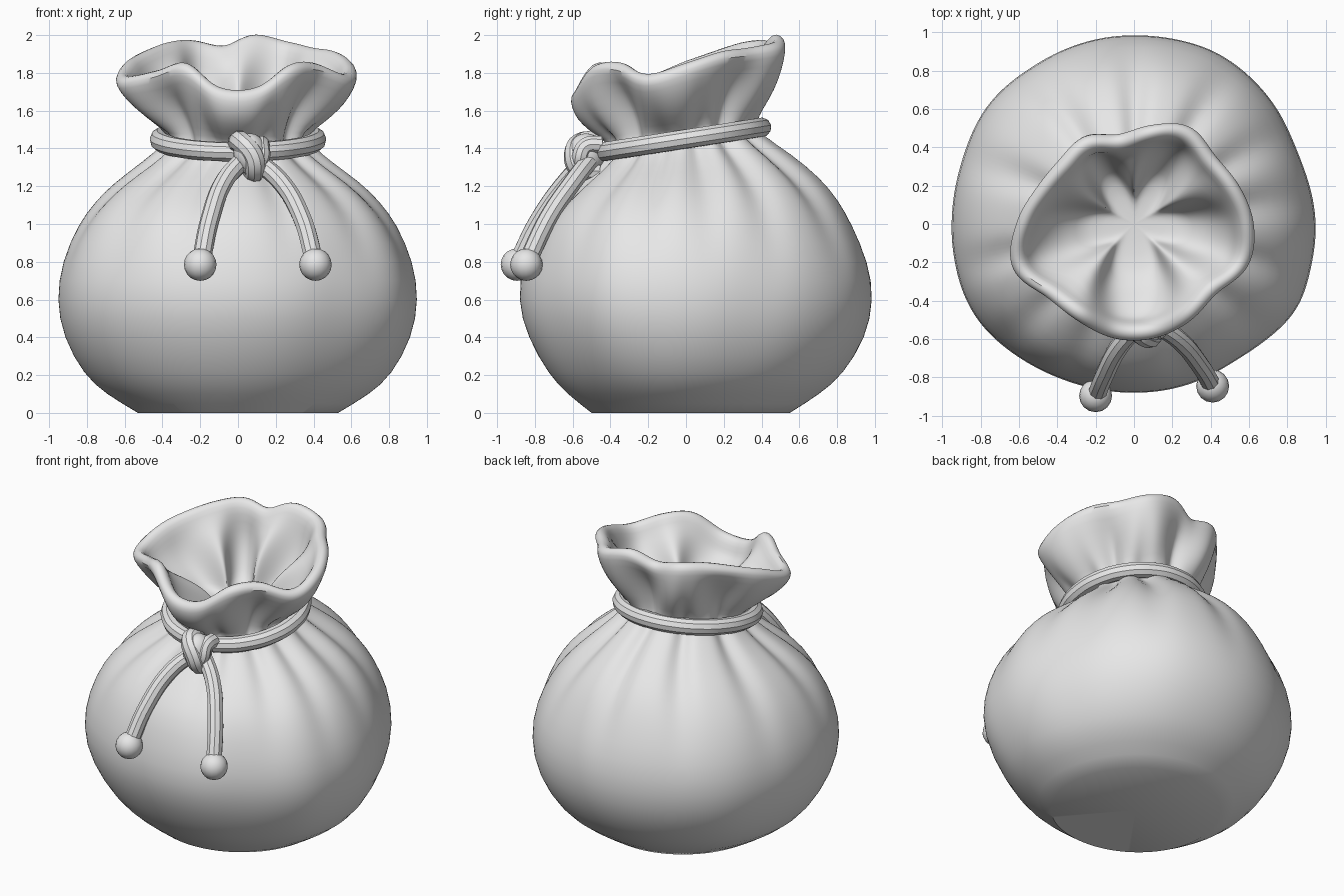
import bpy
import bmesh
import math
from mathutils import Vector

default = bpy.data.objects.get("Cube")
if default:
    bpy.data.objects.remove(default, do_unlink=True)

grey = bpy.data.materials.new("plain_grey")
grey.use_nodes = True
grey.diffuse_color = (0.8, 0.8, 0.8, 1)
grey.node_tree.nodes["Principled BSDF"].inputs["Base Color"].default_value = (0.8, 0.8, 0.8, 1)

COLUMNS = 96
COLLAR_FOLDS = (30, 90, 150, 225, 318)
BODY_FOLDS = (8, 30, 57, 90, 124, 160, 195, 225, 250, 288, 318, 342)

# Uneven bulges of the body: direction, spread in degrees, amount
BULGES = [(22, 14, -.025), (62, 14, .015), (142, 14, .02), (213, 20, .03),
          (304, 12, -.018), (331, 12, .025)]

# Rim of the mouth: radius and height every 20 degrees, starting at +x
RIM = [(.63, 1.86), (.59, 1.92), (.56, 1.94), (.59, 1.97), (.53, 2.01), (.48, 1.95),
       (.53, 1.98), (.52, 1.97), (.55, 1.93), (.62, 1.87), (.68, 1.79), (.60, 1.82),
       (.59, 1.86), (.61, 1.73), (.61, 1.73), (.59, 1.85), (.57, 1.86), (.64, 1.80)]

# Body rows: height, half width, front depth, back depth, fold depth, tilt
BODY = [(0, .53, .50, .55, 0, 0), (.1, .70, .63, .71, 0, 0), (.2, .815, .725, .83, 0, 0),
        (.4, .925, .84, .955, 0, 0), (.6, .96, .895, .995, 0, 0), (.8, .93, .86, .97, .005, 0),
        (1.0, .84, .79, .885, .025, 0), (1.12, .745, .69, .81, .05, .01),
        (1.22, .64, .59, .715, .09, .03), (1.33, .485, .47, .55, .13, .08),
        (1.42, .38, .40, .39, .13, .14), (1.48, .36, .39, .37, .13, .14)]


def finish(obj, name):
    obj.name = name
    obj.data.materials.clear()
    obj.data.materials.append(grey)
    for other in bpy.context.selected_objects:
        other.select_set(False)
    obj.select_set(True)
    bpy.context.view_layer.objects.active = obj
    bpy.ops.object.shade_smooth_by_angle(angle=math.radians(35))
    return obj


def near(angle, centre, width):
    """1 in one direction, fading to 0 on both sides of it."""
    gap = (math.degrees(angle) - centre + 180) % 360 - 180
    return math.exp(-(gap / width) ** 2)


def folds(angle, centres, width):
    return min(sum(near(angle, centre, width) for centre in centres), 1)


def rim_at(angle):
    """Smooth closed curve through the rim points."""
    place = angle / math.tau * len(RIM)
    i = int(place)
    t = place - i
    a, b, c, d = (Vector(RIM[(i + k) % len(RIM)]) for k in (-1, 0, 1, 2))
    return b + ((c - a) + (2 * a - 5 * b + 4 * c - d) * t + (3 * (b - c) + d - a) * t * t) * t / 2


def body_point(row, angle):
    z, width, front, back, depth, tilt = row
    bulge = sum(amount * near(angle, way, spread) for way, spread, amount in BULGES)
    scale = 1 - depth * (folds(angle, BODY_FOLDS, 6) - .25)
    scale += bulge * max(0, math.sin(math.pi * z / 1.35))
    y = math.sin(angle) * (back if math.sin(angle) > 0 else front) * scale
    return Vector((math.cos(angle) * width * scale, y, z + tilt * y))


def column(angle):
    """One strip of cloth: up the body, over the rim and down inside."""
    out = Vector((math.cos(angle), math.sin(angle), 0))
    up = Vector((0, 0, 1))
    points = [body_point(row, angle) for row in BODY]
    radius, top = rim_at(angle)
    neck = points[-1]
    fold = folds(angle, COLLAR_FOLDS, 16)
    edge = out * radius + up * (top - .065)
    # Outer collar
    for t in (.2, .45, .72):
        points.append(neck.lerp(edge, t) - out * (fold - .55) * .1 * math.sin(math.pi * t))
    # Thick rounded lip
    points += [edge, edge + up * .04 - out * .008, edge + up * .066 - out * .045,
               edge + up * .045 - out * .085]
    inner = edge - out * .11 - up * .02
    points.append(inner)
    # Funnel inside the mouth
    bottom = out * (.31 - .15 * fold) + up * 1.52
    for t in (.3, .6, .85, 1):
        points.append(inner.lerp(bottom, t) - out * (fold - .5) * .1 * math.sin(math.pi * t))
    points += [out * (.25 - .12 * fold) + up * 1.47, out * .06 + up * 1.46]
    return points


# Cloth sack
bm = bmesh.new()
strips = [[bm.verts.new(p) for p in column(k * math.tau / COLUMNS)] for k in range(COLUMNS)]
for k, strip in enumerate(strips):
    following = strips[(k + 1) % COLUMNS]
    for i in range(len(strip) - 1):
        bm.faces.new((strip[i], following[i], following[i + 1], strip[i + 1]))
base = bm.faces.new([s[0] for s in reversed(strips)])
bm.faces.new([s[-1] for s in strips])
crease = bm.edges.layers.float.new("crease_edge")
for edge in base.edges:
    edge[crease] = 1
bmesh.ops.recalc_face_normals(bm, faces=bm.faces)
mesh = bpy.data.meshes.new("sack")
bm.to_mesh(mesh)
bm.free()
sack = bpy.data.objects.new("sack", mesh)
bpy.context.collection.objects.link(sack)
sack.select_set(True)
bpy.context.view_layer.objects.active = sack
subdivision = sack.modifiers.new("soft_cloth", "SUBSURF")
subdivision.levels = subdivision.render_levels = 1
bpy.ops.object.modifier_apply(modifier=subdivision.name)
finish(sack, "sack")


def rope(name, points, radius, closed=False):
    curve = bpy.data.curves.new(name, "CURVE")
    curve.dimensions = "3D"
    curve.bevel_depth = radius
    curve.bevel_resolution = 3
    curve.resolution_u = 8
    curve.use_fill_caps = True
    spline = curve.splines.new("BEZIER")
    spline.bezier_points.add(len(points) - 1)
    spline.use_cyclic_u = closed
    for knot, point in zip(spline.bezier_points, points):
        knot.co = point
        knot.handle_left_type = knot.handle_right_type = "AUTO"
    obj = bpy.data.objects.new(name, curve)
    bpy.context.collection.objects.link(obj)
    for other in bpy.context.selected_objects:
        other.select_set(False)
    obj.select_set(True)
    bpy.context.view_layer.objects.active = obj
    bpy.ops.object.convert(target="MESH")
    return finish(bpy.context.object, name)


def ball(name, location, size):
    bpy.ops.mesh.primitive_uv_sphere_add(segments=16, ring_count=10, location=location)
    bpy.context.object.scale = size
    return finish(bpy.context.object, name)


# Tilted drawstring around the neck
loop = []
for k in range(16):
    a = k * math.tau / 16
    y = .42 * math.sin(a) - .02
    loop.append((.415 * math.cos(a), y, 1.45 + .155 * y))
rope("drawstring_loop", loop, .052, closed=True)

# Knot made of a core and two wraps
ball("knot_core", (.065, -.53, 1.37), (.09, .1, .11))
rope("knot_wrap_long", [(.0, -.45, 1.43), (.02, -.55, 1.43), (.08, -.59, 1.36),
                        (.09, -.56, 1.29), (.07, -.47, 1.27)], .057)
rope("knot_wrap_short", [(.12, -.44, 1.42), (.12, -.53, 1.41), (.115, -.56, 1.34),
                         (.03, -.54, 1.30)], .048)

# Hanging ends with round beads
rope("right_cord", [(.05, -.5, 1.36), (-.07, -.63, 1.23), (-.15, -.78, 1.02),
                    (-.195, -.89, .8)], .05)
rope("left_cord", [(.08, -.5, 1.35), (.23, -.6, 1.22), (.34, -.73, 1.03),
                   (.405, -.84, .8)], .05)
ball("right_bead", (-.2, -.895, .785), (.086, .086, .086))
ball("left_bead", (.41, -.845, .785), (.086, .086, .086))
